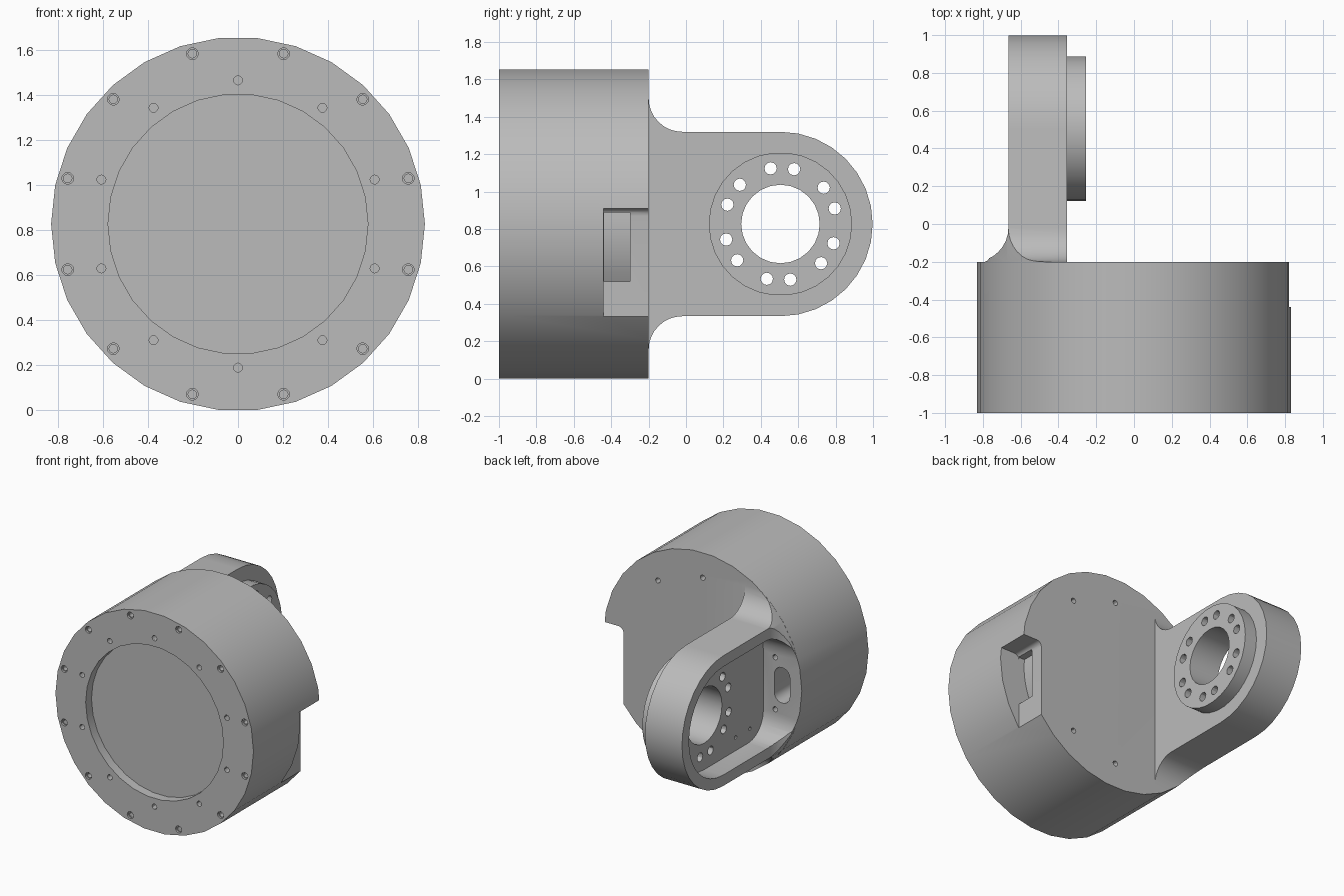
import bpy, bmesh
from math import sin, cos, radians, pi
from mathutils import Vector

cube = bpy.data.objects.get("Cube")
if cube:
    bpy.data.objects.remove(cube)

R = 0.83        # body radius
CZ = 0.827      # height of the main axis
ARM_Y = 0.505   # centre of the arm's rounded end
BACK = -0.2     # back face of the body
FLAT = 0.665    # side planes of the arm and the notch

grey = bpy.data.materials.new("plain_grey")
grey.use_nodes = True
grey.diffuse_color = (0.5, 0.5, 0.5, 1)
grey.node_tree.nodes["Principled BSDF"].inputs["Base Color"].default_value = (0.5, 0.5, 0.5, 1)


def arc(cu, cv, r, start, end, n):
    steps = [radians(start + (end - start) * i / n) for i in range(n + 1)]
    return [(cu + r * cos(a), cv + r * sin(a)) for a in steps]


def circle(cu, cv, r, n=30):
    return arc(cu, cv, r, 0, 360, n)[:-1]


def ring(cu, cv, r, hole, angles, n=12):
    return [circle(cu + r * cos(radians(a)), cv + r * sin(radians(a)), hole, n) for a in angles]


def prism(name, outlines, axis, lo, hi):
    """Extrude closed outlines along an axis into one object."""
    place = {"x": lambda u, v, w: (w, u, v),
             "y": lambda u, v, w: (u, w, v),
             "z": lambda u, v, w: (u, v, w)}[axis]
    bm = bmesh.new()
    for outline in outlines:
        face = bm.faces.new([bm.verts.new(place(u, v, lo)) for u, v in outline])
        top = bmesh.ops.extrude_face_region(bm, geom=[face])["geom"]
        verts = [g for g in top if isinstance(g, bmesh.types.BMVert)]
        bmesh.ops.translate(bm, verts=verts, vec=Vector(place(0, 0, hi - lo)))
    bmesh.ops.recalc_face_normals(bm, faces=bm.faces)
    mesh = bpy.data.meshes.new(name)
    bm.to_mesh(mesh)
    bm.free()
    mesh.materials.append(grey)
    obj = bpy.data.objects.new(name, mesh)
    bpy.context.collection.objects.link(obj)
    return obj


def combine(target, tool, operation="DIFFERENCE"):
    """Apply a boolean and discard the tool."""
    mod = target.modifiers.new("shape", "BOOLEAN")
    mod.object, mod.operation, mod.solver = tool, operation, "EXACT"
    bpy.context.view_layer.objects.active = target
    bpy.ops.object.modifier_apply(modifier=mod.name)
    bpy.data.objects.remove(tool)


# Round body
housing = prism("housing", [circle(0, CZ, R)], "y", -1, BACK)

# Arm: side profile with flared root and round end
f = 0.18
h = 0.493
root = BACK + f
side = [(-0.3, CZ - h - f)]
side += arc(root, CZ - h - f, f, 180, 90, 8)
side += arc(ARM_Y, CZ, h, -90, 90, 16)
side += arc(root, CZ + h + f, f, 270, 180, 8)
side += [(-0.3, CZ + h + f)]
arm = prism("arm", [side], "x", -1, -0.355)

# Arm: flare seen from above, then trimmed to the body's round section
plan = [(-0.2, -0.4), (-FLAT - f, -0.4)]
plan += arc(-FLAT - f, root, f, -90, 0, 8)
plan += [(-FLAT, 1.2), (-0.2, 1.2)]
combine(arm, prism("arm_plan", [plan], "z", -0.5, 2), "INTERSECT")
combine(arm, prism("arm_trim", [circle(0, CZ, R - 0.001)], "y", -0.5, 1.5), "INTERSECT")
combine(housing, arm, "UNION")

# Bearing boss on the inner side of the arm
combine(housing, prism("boss", [circle(ARM_Y, CZ, 0.383)], "x", -0.45, -0.255), "UNION")

# Recess in the outer side of the arm
wall, corner = 0.41, 0.18
start = BACK - 0.001
recess = arc(ARM_Y, CZ, wall, -90, 90, 16)
recess += arc(start + corner, CZ + wall - corner, corner, 90, 180, 6)
recess += arc(start + corner, CZ - wall + corner, corner, 180, 270, 6)
combine(housing, prism("recess", [recess], "x", -1, -0.508))

# Bore, paired bolt holes and small blind holes in the arm
combine(housing, prism("bore", [circle(ARM_Y, CZ, 0.21, 24)], "x", -1, 0))
pairs = [28 + 60 * k + d for k in range(6) for d in (-12, 12)]
combine(housing, prism("arm_bolts", ring(ARM_Y, CZ, 0.302, 0.033, pairs), "x", -1, 0))
pins = [circle(y, CZ + s * 0.31, 0.014, 10) for y in (-0.04, 0.13) for s in (-1, 1)]
combine(housing, prism("arm_pins", pins, "x", -0.6, -0.44))

# Rounded window at the root of the arm
window = arc(-0.665, CZ + 0.07, 0.065, 0, 180, 10) + arc(-0.665, CZ - 0.07, 0.065, 180, 360, 10)
combine(housing, prism("window", [window], "y", -0.42, 0))

# Side notch with a filleted top, and the curved slot inside it
notch = [(1, 0.2), (FLAT, 0.2)] + arc(FLAT + 0.04, 0.87, 0.04, 180, 90, 6) + [(1, 0.91)]
combine(housing, prism("notch", [notch], "y", -0.44, 0))
slot = [(0.9, 0.89), (0.9, 0.52)] + arc(0, CZ, 0.62, -29.7, 5.8, 8)
combine(housing, prism("slot", [slot], "y", -0.438, -0.3))

# Front recess and bolt circles
combine(housing, prism("front_recess", [circle(0, CZ, 0.577)], "y", -1.2, -0.93))
outer = [15 + 30 * k for k in range(12)]
inner = [18 + 36 * k for k in range(10)]
combine(housing, prism("outer_bolts", ring(0, CZ, 0.783, 0.019, outer), "y", -1.2, -0.9))
combine(housing, prism("outer_sinks", ring(0, CZ, 0.783, 0.026, outer), "y", -1.2, -0.985))
combine(housing, prism("inner_bolts", ring(0, CZ, 0.638, 0.02, inner), "y", -1.2, -0.9))

# Matching holes on the back face, left out where the notch and arm cover them
back = [54, 90, 270, 306, 162, 198]
combine(housing, prism("back_bolts", ring(0, CZ, 0.638, 0.02, back), "y", -0.3, -0.17))

# Smooth shading with sharp edges kept
bpy.ops.object.select_all(action="DESELECT")
housing.select_set(True)
bpy.context.view_layer.objects.active = housing
bpy.ops.object.shade_smooth_by_angle(angle=pi / 6)
